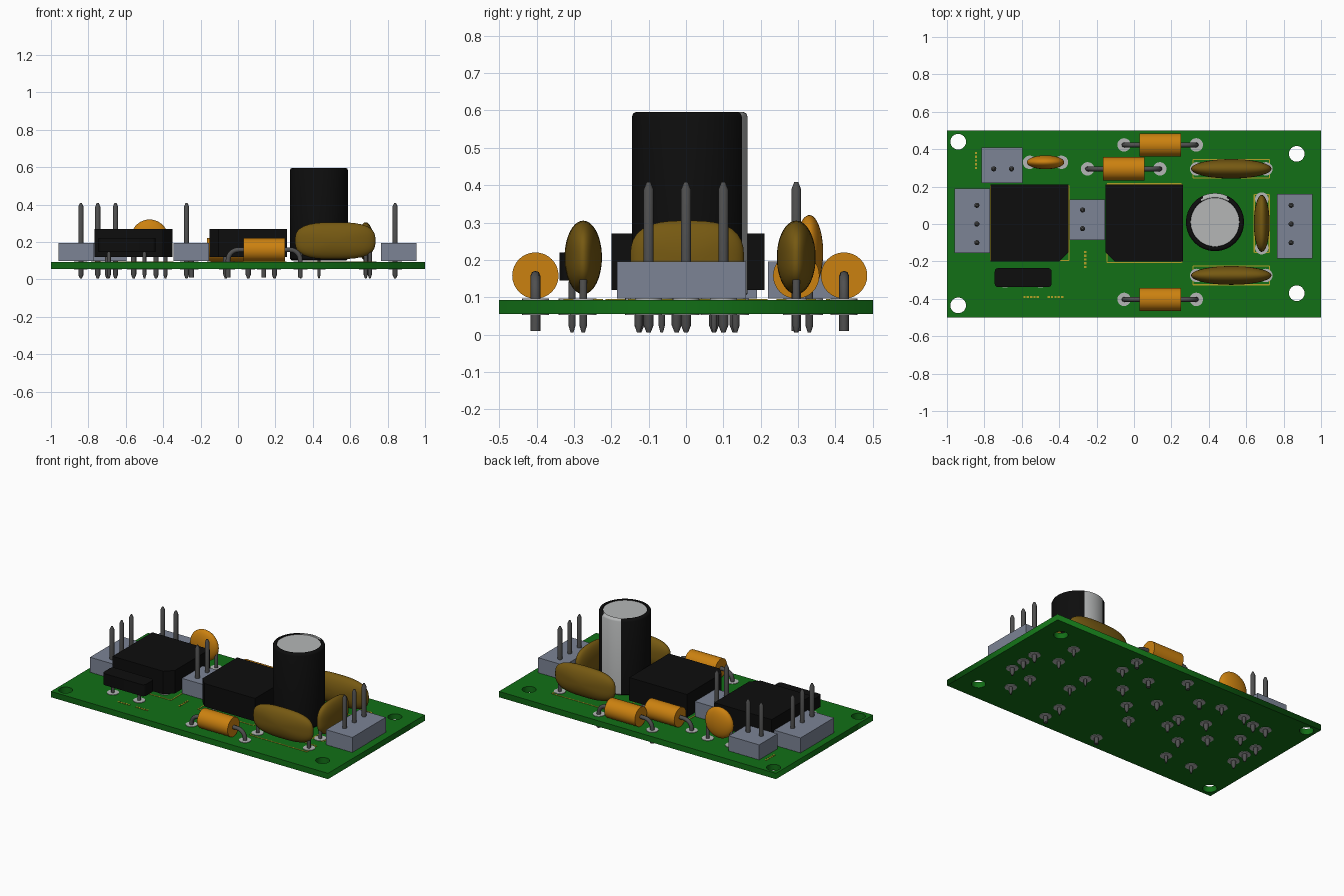
import bpy, bmesh, math
from mathutils import Matrix, Vector

cube = bpy.data.objects.get("Cube")
if cube:
    bpy.data.objects.remove(cube, do_unlink=True)

TOP, BOTTOM = 0.093, 0.055


def material(name, r, g, b):
    m = bpy.data.materials.new(name)
    m.use_nodes = True
    m.diffuse_color = (r, g, b, 1)
    m.node_tree.nodes["Principled BSDF"].inputs["Base Color"].default_value = (r, g, b, 1)
    return m


GREEN = material("board green", 0.006, 0.16, 0.008)
GREY = material("header grey", 0.2, 0.23, 0.3)
BLACK = material("black plastic", 0.004, 0.004, 0.004)
SILVER = material("silver", 0.46, 0.47, 0.47)
STEEL = material("dark steel", 0.08, 0.08, 0.08)
ORANGE = material("orange", 0.6, 0.22, 0.005)
OLIVE = material("olive brown", 0.18, 0.1, 0.006)
YELLOW = material("marking yellow", 0.45, 0.36, 0.02)


def finish(bm, name, *mats, smooth=True):
    bmesh.ops.recalc_face_normals(bm, faces=bm.faces[:])
    me = bpy.data.meshes.new(name)
    bm.to_mesh(me)
    bm.free()
    ob = bpy.data.objects.new(name, me)
    bpy.context.collection.objects.link(ob)
    for m in mats:
        me.materials.append(m)
    if smooth:
        bpy.ops.object.select_all(action='DESELECT')
        ob.select_set(True)
        bpy.context.view_layer.objects.active = ob
        bpy.ops.object.shade_smooth_by_angle(angle=math.radians(40))
    return ob


def add_box(bm, x0, x1, y0, y1, z0, z1):
    size = Vector((x1 - x0, y1 - y0, z1 - z0))
    mid = Vector((x0 + x1, y0 + y1, z0 + z1)) / 2
    return bmesh.ops.create_cube(
        bm, size=1, matrix=Matrix.Translation(mid) @ Matrix.Diagonal((*size, 1)))


def add_lathe(bm, profile, x, y, steps):
    # revolve (radius, z) points about a vertical axis at x, y
    vs = [bm.verts.new((x + r, y, z)) for r, z in profile]
    es = [bm.edges.new(p) for p in zip(vs, vs[1:])]
    bmesh.ops.spin(bm, geom=vs + es, cent=(x, y, 0), axis=(0, 0, 1),
                   angle=math.tau, steps=steps)
    bmesh.ops.remove_doubles(bm, verts=bm.verts[:], dist=0.0001)


def pin(x, y, top, name="pin", r=0.014):
    bm = bmesh.new()
    add_lathe(bm, [(0, 0.005), (r * .4, 0.005), (r, 0.025),
                   (r, top - 0.02), (r * .4, top), (0, top)], x, y, 10)
    finish(bm, name, STEEL)


def pad(x, y, r=0.036):
    bm = bmesh.new()
    for z in (TOP + 0.001, BOTTOM - 0.001):
        bmesh.ops.create_cone(bm, cap_ends=True, segments=20, radius1=r, radius2=r,
                              depth=0.004, matrix=Matrix.Translation((x, y, z)))
    finish(bm, "solder_pad", SILVER)


# Circuit board with four mounting holes
def board():
    cu = bpy.data.curves.new("board_outline", 'CURVE')
    cu.dimensions, cu.fill_mode = '2D', 'BOTH'
    loops = [[(-1, -.5), (1, -.5), (1, .5), (-1, .5)]]
    for hx, hy in ((-.94, .44), (.87, .375), (-.94, -.435), (.87, -.37)):
        loops.append([(hx + .042 * math.cos(i * math.tau / 24),
                       hy + .042 * math.sin(i * math.tau / 24)) for i in range(24)])
    for loop in loops:
        s = cu.splines.new('POLY')
        s.points.add(len(loop) - 1)
        for p, (x, y) in zip(s.points, loop):
            p.co = (x, y, 0, 1)
        s.use_cyclic_u = True
    cu.extrude = (TOP - BOTTOM) / 2
    cu.materials.append(GREEN)
    ob = bpy.data.objects.new("circuit_board", cu)
    ob.location.z = (TOP + BOTTOM) / 2
    bpy.context.collection.objects.link(ob)


board()


# Pin headers
def header(name, x0, x1, y0, y1, pins):
    bm = bmesh.new()
    add_box(bm, x0, x1, y0, y1, 0.097, 0.195)
    finish(bm, name, GREY, smooth=False)
    for x, y in pins:
        pin(x, y, 0.408, name + "_pin")
        pad(x, y)


header("left_header", -.96, -.77, -.155, .19, [(-.84, y) for y in (-.1, 0, .1)])
header("right_header", .765, .955, -.185, .16, [(.84, y) for y in (-.1, 0, .1)])
header("middle_header", -.345, -.155, -.085, .13, [(-.275, -.025), (-.275, .075)])
header("corner_header", -.815, -.595, .22, .41, [(-.75, .295), (-.655, .295)])


# Block modules with one chamfered corner; side is the direction of that corner
def module(name, cx, side):
    bm = bmesh.new()
    outline = [(-.208, -.2), (.158, -.2), (.208, -.15), (.208, .21), (-.208, .21)]
    f = bm.faces.new([bm.verts.new((cx + side * x, y, .12)) for x, y in outline])
    up = bmesh.ops.extrude_face_region(bm, geom=[f])["geom"]
    bmesh.ops.translate(bm, vec=(0, 0, .15),
                        verts=[v for v in up if isinstance(v, bmesh.types.BMVert)])
    finish(bm, name, BLACK, smooth=False)
    for dx, y in ((.12, -.125), (.12, .13), (0, 0), (-.14, .13)):
        pin(cx + side * dx, y, .15, name + "_pin")
        pad(cx + side * dx, y)


module("left_module", -.558, 1)
module("right_module", .055, -1)

# Small flat black package
bm = bmesh.new()
add_box(bm, -.745, -.44, -.338, -.235, .145, .22)
bmesh.ops.bevel(bm, geom=[e for e in bm.edges if abs(e.verts[0].co.z - e.verts[1].co.z) > .01],
                offset=.02, segments=3, affect='EDGES', profile=.5)
finish(bm, "flat_package", BLACK)
for x in (-.69, -.5):
    pin(x, -.305, .16, "flat_package_pin", .01)
    pad(x, -.305)

# Tall can capacitor with a pale stripe and metal top
cx, cy = .433, .01
bm = bmesh.new()
add_lathe(bm, [(0, .1), (.145, .1), (.155, .11), (.155, .583), (.151, .592),
               (.143, .596), (.132, .596), (.13, .592), (0, .592)], cx, cy, 56)
for f in bm.faces:
    c = f.calc_center_median()
    dx, dy = c.x - cx, c.y - cy
    top_disc = c.z > .59 and math.hypot(dx, dy) < .13
    stripe = dy > .12 and abs(dx) < .07
    f.material_index = 1 if top_disc or stripe else 0
finish(bm, "can_capacitor", BLACK, SILVER)
for dy in (-.075, .065):
    pin(cx, cy + dy, .12, "can_pin", .009)
    pad(cx, cy + dy)


# Pillow-shaped capacitors: a sphere squared off in its broad plane
def pillow(name, x, y, half, thick, z0, z1, mat, power, turned=False, lead=.185):
    bm = bmesh.new()
    bmesh.ops.create_uvsphere(bm, u_segments=40, v_segments=24, radius=1)
    for v in bm.verts:
        u, w, t = v.co
        r = math.hypot(u, w)
        if r > 1e-5:
            c, s = abs(u / r), abs(w / r)
            k = (c ** power + s ** power) ** (-1 / power)
            u, w = u * k, w * k
        a, b = half * u, thick * t
        v.co = (x + (b if turned else a), y + (a if turned else b),
                (z0 + z1) / 2 + w * (z1 - z0) / 2)
    finish(bm, name, mat)
    for d in (-lead, lead):
        px, py = (x, y + d) if turned else (x + d, y)
        pin(px, py, .2, name + "_lead", .011)
        pad(px, py)


pillow("back_film_capacitor", .52, .295, .215, .052, .108, .305, OLIVE, 2.9)
pillow("front_film_capacitor", .52, -.275, .215, .05, .108, .305, OLIVE, 2.9)
pillow("side_film_capacitor", .683, .003, .152, .042, .1, .305, OLIVE, 2.9, True, .13)
pillow("disc_capacitor", -.473, .33, .1, .037, .12, .32, ORANGE, 2, False, .085)


# Axial resistors with bent wire leads
def resistor(name, x, y):
    z = .158
    bm = bmesh.new()
    bmesh.ops.create_cone(bm, cap_ends=True, segments=32, radius1=.062, radius2=.062, depth=.22,
                          matrix=Matrix.Translation((x, y, z)) @ Matrix.Rotation(math.pi / 2, 4, 'Y'))
    finish(bm, name, ORANGE)
    cu = bpy.data.curves.new(name + "_leads", 'CURVE')
    cu.dimensions, cu.bevel_depth, cu.bevel_resolution = '3D', .013, 2
    cu.use_fill_caps = True
    cu.materials.append(STEEL)
    for side in (-1, 1):
        path = [(.1, z)]
        for i in range(7):
            a = i * math.pi / 12
            path.append((.138 + .055 * math.sin(a), z - .055 + .055 * math.cos(a)))
        path.append((.193, .01))
        s = cu.splines.new('POLY')
        s.points.add(len(path) - 1)
        for p, (dx, pz) in zip(s.points, path):
            p.co = (x + side * dx, y, pz, 1)
        s.use_smooth = True
        pad(x + side * .193, y)
    bpy.context.collection.objects.link(bpy.data.objects.new(name + "_leads", cu))


resistor("back_resistor", .14, .423)
resistor("inner_resistor", -.055, .295)
resistor("front_resistor", .14, -.403)

# Thin printed outlines and tick marks
bm = bmesh.new()
for x, y, w, h in ((.52, .295, .41, .1), (.52, -.275, .41, .1), (.683, .003, .08, .31),
                   (.055, .005, .4, .42), (-.558, .005, .42, .4)):
    for s in (-1, 1):
        add_box(bm, x - w / 2, x + w / 2, y + s * h / 2 - .003, y + s * h / 2 + .003, TOP, TOP + .002)
        add_box(bm, x + s * w / 2 - .003, x + s * w / 2 + .003, y - h / 2, y + h / 2, TOP, TOP + .002)
for x, y, along in ((-.845, .34, False), (-.26, -.19, False), (-.55, -.39, True), (-.42, -.39, True)):
    for i in range(-2, 3):
        px, py = (x + i * .018, y) if along else (x, y + i * .02)
        add_box(bm, px - .006, px + .006, py - .006, py + .006, TOP, TOP + .002)
finish(bm, "printed_markings", YELLOW, smooth=False)
